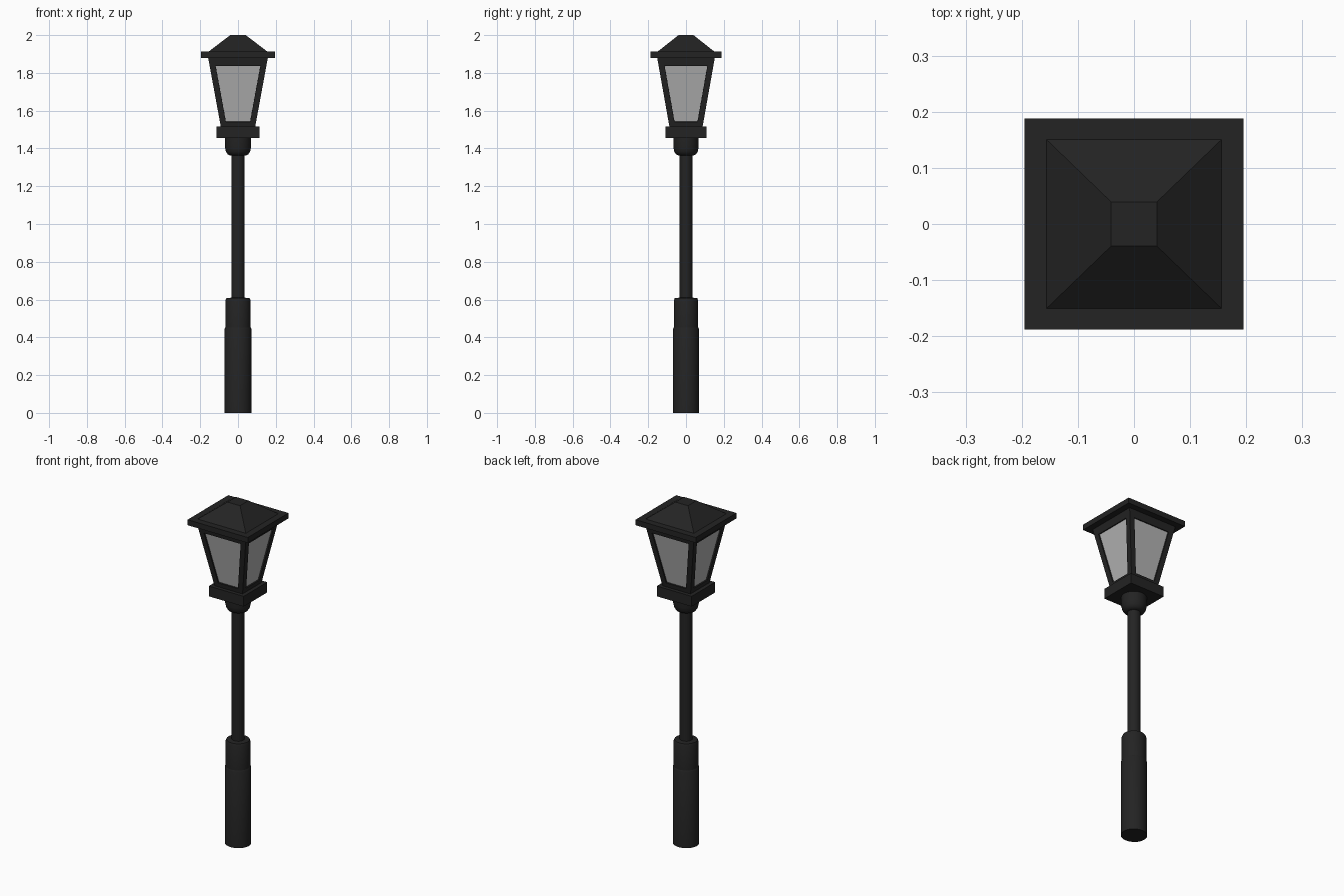
import bpy, bmesh, math
from mathutils import Vector

if "Cube" in bpy.data.objects:
    bpy.data.objects.remove(bpy.data.objects["Cube"])

YS = 0.965  # the lamp is slightly narrower front to back


def material(name, c):
    m = bpy.data.materials.new(name)
    m.diffuse_color = (*c, 1)
    m.use_nodes = True
    m.node_tree.nodes["Principled BSDF"].inputs["Base Color"].default_value = m.diffuse_color
    return m


black = material("black metal", (0.017, 0.017, 0.017))
glass = material("grey glass", (0.45, 0.45, 0.45))


def finish(name, bm, mats, smooth=False):
    bmesh.ops.recalc_face_normals(bm, faces=bm.faces)
    me = bpy.data.meshes.new(name)
    bm.to_mesh(me)
    bm.free()
    ob = bpy.data.objects.new(name, me)
    bpy.context.collection.objects.link(ob)
    for m in mats:
        me.materials.append(m)
    if smooth:
        bpy.ops.object.select_all(action='DESELECT')
        ob.select_set(True)
        bpy.context.view_layer.objects.active = ob
        bpy.ops.object.shade_smooth_by_angle(angle=math.radians(35))
    return ob


def frustum(w0, z0, w1, z1):
    """Square block with half-widths w0 (bottom) and w1 (top)."""
    bm = bmesh.new()
    bmesh.ops.create_cube(bm, size=2)
    for v in bm.verts:
        w, z = (w1, z1) if v.co.z > 0 else (w0, z0)
        v.co = Vector((v.co.x * w, v.co.y * w * YS, z))
    return bm


def lathe(name, profile, sides=32):
    """Closed turned part from (radius, height) points."""
    bm = bmesh.new()
    rings = [[bm.verts.new((r * math.cos(2 * math.pi * i / sides),
                            r * math.sin(2 * math.pi * i / sides) * YS, z))
              for i in range(sides)] for r, z in profile]
    for a, b in zip(rings, rings[1:]):
        for i in range(sides):
            j = (i + 1) % sides
            bm.faces.new((a[i], a[j], b[j], b[i]))
    bm.faces.new(rings[0][::-1])
    bm.faces.new(rings[-1])
    return finish(name, bm, [black], True)


# Post, bottom to top
lathe("lower_sleeve", [(0.071, 0), (0.071, 0.445), (0.067, 0.453)])
lathe("upper_sleeve", [(0.067, 0.44), (0.067, 0.595), (0.062, 0.607), (0.036, 0.61)])
lathe("pole", [(0.035, 0.6), (0.035, 1.38)])
lathe("collar", [(0.04, 1.362), (0.055, 1.369), (0.064, 1.383), (0.069, 1.405), (0.069, 1.46)])

# Lantern seat
finish("lantern_seat", frustum(0.113, 1.455, 0.113, 1.515), [black])

# Lantern body: tapered box with recessed glass panes
bm = frustum(0.09, 1.51, 0.158, 1.88)
bm.normal_update()
panes = [f for f in bm.faces if abs(f.normal.z) < 0.5]
bmesh.ops.inset_individual(bm, faces=panes, thickness=0.031, use_even_offset=True)
for f in panes:
    for e in [e for e in f.edges if abs(e.verts[0].co.z - e.verts[1].co.z) > 0.1]:
        a, b = sorted(e.verts, key=lambda v: v.co.z)
        t = (1.837 - a.co.z) / (b.co.z - a.co.z)
        b.co = a.co.lerp(b.co, t)
res = bmesh.ops.extrude_discrete_faces(bm, faces=panes)
for f in res["faces"]:
    f.normal_update()
    f.material_index = 1
    n = f.normal.copy()
    for v in f.verts:
        v.co -= n * 0.008
finish("lantern_body", bm, [black, glass])

# Roof
finish("roof_brim", frustum(0.195, 1.88, 0.195, 1.912), [black])
finish("roof_cap", frustum(0.159, 1.91, 0.041, 2.0), [black])
